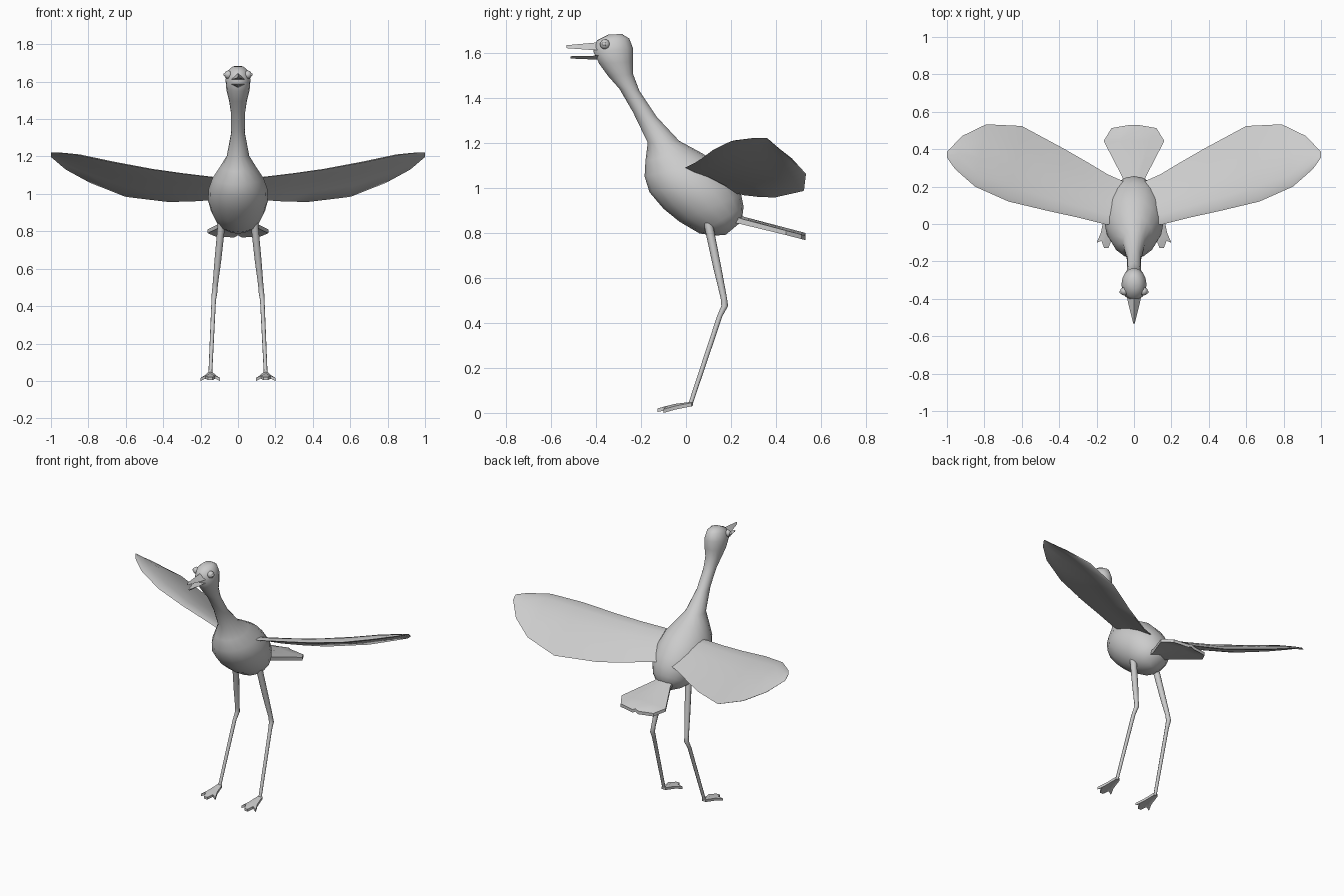
import bpy, bmesh, math
from mathutils import Vector

if "Cube" in bpy.data.objects:
    bpy.data.objects.remove(bpy.data.objects["Cube"])


def loft(name, rings, mirror=False, angle=40):
    """Skin a list of equal-length point rings, with capped ends."""
    bm = bmesh.new()
    vs = [[bm.verts.new(p) for p in r] for r in rings]
    n = len(rings[0])
    for a, b in zip(vs, vs[1:]):
        for i in range(n):
            j = (i + 1) % n
            bm.faces.new((a[i], a[j], b[j], b[i]))
    bm.faces.new(vs[0])
    bm.faces.new(vs[-1])
    bmesh.ops.recalc_face_normals(bm, faces=bm.faces)
    return finish(name, bm, mirror, angle)


def finish(name, bm, mirror, angle):
    me = bpy.data.meshes.new(name)
    bm.to_mesh(me)
    bm.free()
    ob = bpy.data.objects.new(name, me)
    bpy.context.collection.objects.link(ob)
    bpy.ops.object.select_all(action='DESELECT')
    ob.select_set(True)
    bpy.context.view_layer.objects.active = ob
    bpy.ops.object.shade_smooth_by_angle(angle=math.radians(angle))
    if mirror:
        ob.modifiers.new("Mirror", 'MIRROR')
    return ob


# Body, neck and head: (front y, z, back y, z, half width) from crown to belly
profile = [
    (-.345, 1.68, -.285, 1.683, .028), (-.395, 1.655, -.252, 1.663, .054),
    (-.412, 1.605, -.235, 1.618, .067), (-.385, 1.55, -.235, 1.56, .062),
    (-.345, 1.495, -.235, 1.505, .048), (-.296, 1.44, -.207, 1.43, .038),
    (-.235, 1.335, -.13, 1.315, .037), (-.17, 1.20, -.03, 1.208, .060),
    (-.18, 1.12, .05, 1.165, .098), (-.184, 1.05, .13, 1.12, .136),
    (-.162, .98, .18, 1.07, .158), (-.10, .907, .22, 1.02, .160),
    (-.03, .85, .245, .97, .145), (.06, .797, .256, .916, .115),
    (.12, .788, .25, .87, .08), (.175, .79, .235, .84, .035)]
rings = []
for fy, fz, by, bz, w in profile:
    ring = []
    for i in range(16):
        a = math.tau * i / 16
        c = math.cos(a)
        ring.append((w * math.sin(a), (fy + by) / 2 + c * (fy - by) / 2,
                     (fz + bz) / 2 + c * (fz - bz) / 2))
    rings.append(ring)
loft("body", rings, angle=60)

# Open beak
loft("upper_beak", [
    [(-.042, -.37, 1.61), (.042, -.37, 1.61), (0, -.37, 1.648)],
    [(-.032, -.42, 1.612), (.032, -.42, 1.612), (0, -.42, 1.643)],
    [(-.004, -.531, 1.62), (.004, -.531, 1.62), (0, -.531, 1.633)]], angle=20)
loft("lower_beak", [
    [(-.04, -.36, 1.588), (.04, -.36, 1.588), (0, -.36, 1.567)],
    [(-.03, -.42, 1.586), (.03, -.42, 1.586), (0, -.42, 1.57)],
    [(-.004, -.513, 1.584), (.004, -.513, 1.584), (0, -.513, 1.574)]], angle=20)

# Eyes and pupils
for name, pos, r in (("eye", (.052, -.36, 1.637), .022),
                     ("pupil", (.068, -.363, 1.638), .010)):
    bm = bmesh.new()
    bmesh.ops.create_uvsphere(bm, u_segments=12, v_segments=8, radius=r)
    bmesh.ops.translate(bm, verts=bm.verts, vec=pos)
    finish(name, bm, True, 60)

# Wings: leading and trailing edge points, joined by a cambered section
stations = [
    ((.07, 0, 1.083), (.05, .225, .975)),
    ((.15, -.003, 1.09), (.14, .265, .967)),
    ((.30, .035, 1.108), (.24, .325, .96)),
    ((.46, .07, 1.13), (.37, .40, .957)),
    ((.67, .12, 1.168), (.60, .524, .985)),
    ((.85, .20, 1.207), (.79, .533, 1.06)),
    ((.957, .294, 1.22), (.92, .47, 1.13)),
    ((1.0, .355, 1.222), (1.0, .385, 1.197))]
section = [(0, 0), (.06, .035), (.2, .075), (.45, .095), (.75, .06), (1, .005),
           (.98, -.01), (.7, .01), (.4, .02), (.15, -.005)]
rings = []
for lead, trail in stations:
    lead, trail = Vector(lead), Vector(trail)
    chord = (trail - lead).length
    rings.append([lead.lerp(trail, t) + Vector((0, 0, h * chord))
                  for t, h in section])
loft("wing", rings, mirror=True, angle=50)

# Fan tail: rows from base to tip (y, half width, top z, thickness)
rings = []
for y, w, z, t in [(.20, .05, .89, .03), (.25, .062, .873, .024),
                   (.444, .162, .822, .02), (.513, .12, .804, .02),
                   (.53, .02, .799, .02)]:
    top = [(w * k, y, z - .012 * abs(k)) for k in (-1, -.5, 0, .5, 1)]
    rings.append(top + [(x, yy, zz - t) for x, yy, zz in reversed(top)])
loft("tail", rings, mirror=False, angle=35)

# Legs: hip, thigh, knee and ankle circles
rings = []
for x, y, z, r in [(.085, .09, .88, .022), (.09, .103, .82, .02),
                   (.108, .14, .64, .018), (.122, .168, .51, .014),
                   (.125, .172, .475, .015), (.13, .15, .43, .012),
                   (.148, .02, .04, .010)]:
    rings.append([(x + r * math.cos(math.tau * i / 8),
                   y + r * math.sin(math.tau * i / 8), z) for i in range(8)])
loft("leg", rings, mirror=True, angle=50)

# Webbed feet: right half of each outline fans out from a raised centre line
outline = [(0, .032, .05), (.014, .025, .045), (.03, -.05, .03), (.052, -.10, .016),
           (.026, -.09, .028), (.012, -.127, .02)]
full = outline + [(-x, y, z) for x, y, z in reversed(outline[1:])]
bm = bmesh.new()
top = [bm.verts.new((.148 + x, y, z)) for x, y, z in full]
low = [bm.verts.new((.148 + x, y, z - .016)) for x, y, z in full]
mid_top = bm.verts.new((.148, -.05, .04))
mid_low = bm.verts.new((.148, -.05, .024))
for i in range(len(full)):
    j = (i + 1) % len(full)
    bm.faces.new((top[i], top[j], low[j], low[i]))
    bm.faces.new((top[j], top[i], mid_top))
    bm.faces.new((low[i], low[j], mid_low))
bmesh.ops.recalc_face_normals(bm, faces=bm.faces)
finish("foot", bm, True, 35)
